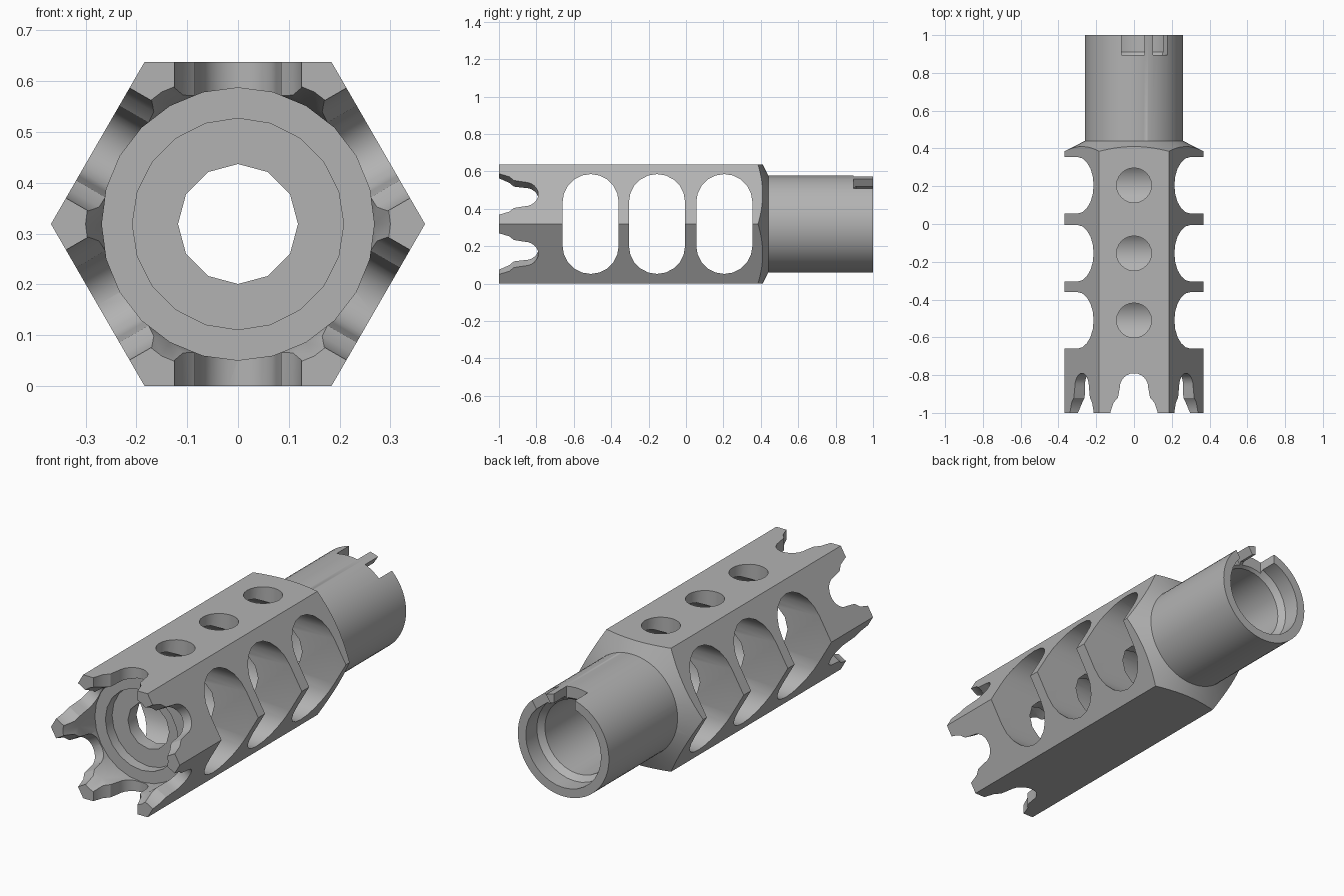
import bpy, bmesh
from math import sin, cos, pi, radians
from mathutils import Matrix, Vector

if "Cube" in bpy.data.objects:
    bpy.data.objects.remove(bpy.data.objects["Cube"], do_unlink=True)

MID = 0.319            # height of the long axis
HEX_R = 0.368          # hexagon corner radius

steel = bpy.data.materials.new("grey_steel")
steel.use_nodes = True
GREY = (0.45, 0.45, 0.45, 1)
steel.diffuse_color = GREY
steel.node_tree.nodes["Principled BSDF"].inputs["Base Color"].default_value = GREY


def add_object(name, bm):
    bmesh.ops.recalc_face_normals(bm, faces=bm.faces)
    mesh = bpy.data.meshes.new(name)
    bm.to_mesh(mesh)
    bm.free()
    mesh.materials.append(steel)
    obj = bpy.data.objects.new(name, mesh)
    bpy.context.collection.objects.link(obj)
    return obj


def lathe(name, profile, sides):
    """Closed solid turned around the long axis from (radius, y) pairs."""
    bm = bmesh.new()
    rings = []
    for r, y in profile:
        angles = [2 * pi * i / sides for i in range(sides)]
        rings.append([bm.verts.new((r * cos(a), y, MID + r * sin(a))) for a in angles])
    for a, b in zip(rings, rings[1:]):
        for i in range(sides):
            j = (i + 1) % sides
            bm.faces.new((a[i], a[j], b[j], b[i]))
    bm.faces.new(rings[0])
    bm.faces.new(rings[-1])
    return add_object(name, bm)


def prism(name, outline, lo, hi, turn=0.0):
    """Outline in (across, y), extruded outward from the long axis, then turned about it."""
    bm = bmesh.new()
    place = Matrix.Translation((0, 0, MID)) @ Matrix.Rotation(turn, 4, 'Y')
    low, high = [[bm.verts.new(place @ Vector((u, y, h))) for u, y in outline]
                 for h in (lo, hi)]
    bm.faces.new(low)
    bm.faces.new(high)
    n = len(outline)
    for i in range(n):
        j = (i + 1) % n
        bm.faces.new((low[i], low[j], high[j], high[i]))
    return add_object(name, bm)


def arc(cu, cy, r, start, end, steps):
    angles = [radians(start + (end - start) * i / steps) for i in range(steps + 1)]
    return [(cu + r * cos(a), cy + r * sin(a)) for a in angles]


def combine(target, tool, operation):
    mod = target.modifiers.new(operation.lower(), 'BOOLEAN')
    mod.operation = operation
    mod.solver = 'EXACT'
    mod.object = tool
    bpy.context.view_layer.objects.active = target
    bpy.ops.object.modifier_apply(modifier=mod.name)
    bpy.data.objects.remove(tool, do_unlink=True)


# Hexagonal body with a conical rear shoulder
body = lathe("brake_body", [(HEX_R, -1), (HEX_R, 0.44)], 6)
combine(body, lathe("shoulder", [(0.5, -1.2), (0.5, 0.318), (0.26, 0.44)], 64), 'INTERSECT')

# Round rear collar
combine(body, lathe("collar", [(0.26, 0.4), (0.26, 1)], 64), 'UNION')

# Stepped front recess and the narrow bore through the baffles
combine(body, lathe("recess", [(0.308, -1.02), (0.268, -0.92), (0.268, -0.785)], 24), 'DIFFERENCE')
combine(body, lathe("inner_recess", [(0.208, -0.9), (0.208, -0.73)], 20), 'DIFFERENCE')
combine(body, lathe("bore", [(0.118, -0.9), (0.118, 0.6)], 12), 'DIFFERENCE')

# Wide rear socket with a countersunk mouth
combine(body, lathe("socket", [(0.19, 0.45), (0.19, 0.88), (0.215, 0.91), (0.215, 1.1)], 32),
        'DIFFERENCE')

# Side slots right through, each with a round hole in the top
for y in (-0.51, -0.155, 0.205):
    slot = arc(0.117, y, 0.15, 90, -90, 10) + arc(-0.117, y, 0.15, 270, 90, 10)
    combine(body, prism("slot", slot, -0.5, 0.5, pi / 2), 'DIFFERENCE')
    combine(body, prism("top_hole", arc(0, y, 0.092, 0, 345, 23), 0, 0.5), 'DIFFERENCE')

# Crown notches in the front edge, one on each flat
half = [(0.125, -1.05), (0.125, -0.995), (0.108, -0.945), (0.085, -0.92)]
notch = half + arc(0, -0.865, 0.075, 0, 180, 12) + [(-u, y) for u, y in reversed(half)]
for k in range(6):
    combine(body, prism("notch", notch, 0.2, 0.5, k * pi / 3), 'DIFFERENCE')

# Two key notches in the rear rim
for turn, left, right in ((0, -0.065, 0.055), (radians(33), -0.047, 0.047)):
    box = [(left, 0.895), (right, 0.895), (right, 1.1), (left, 1.1)]
    combine(body, prism("key_notch", box, 0.12, 0.4, turn), 'DIFFERENCE')

# Smooth the turned surfaces, keep machined edges sharp
bpy.ops.object.select_all(action='DESELECT')
body.select_set(True)
bpy.context.view_layer.objects.active = body
bpy.ops.object.shade_smooth_by_angle(angle=radians(31))
